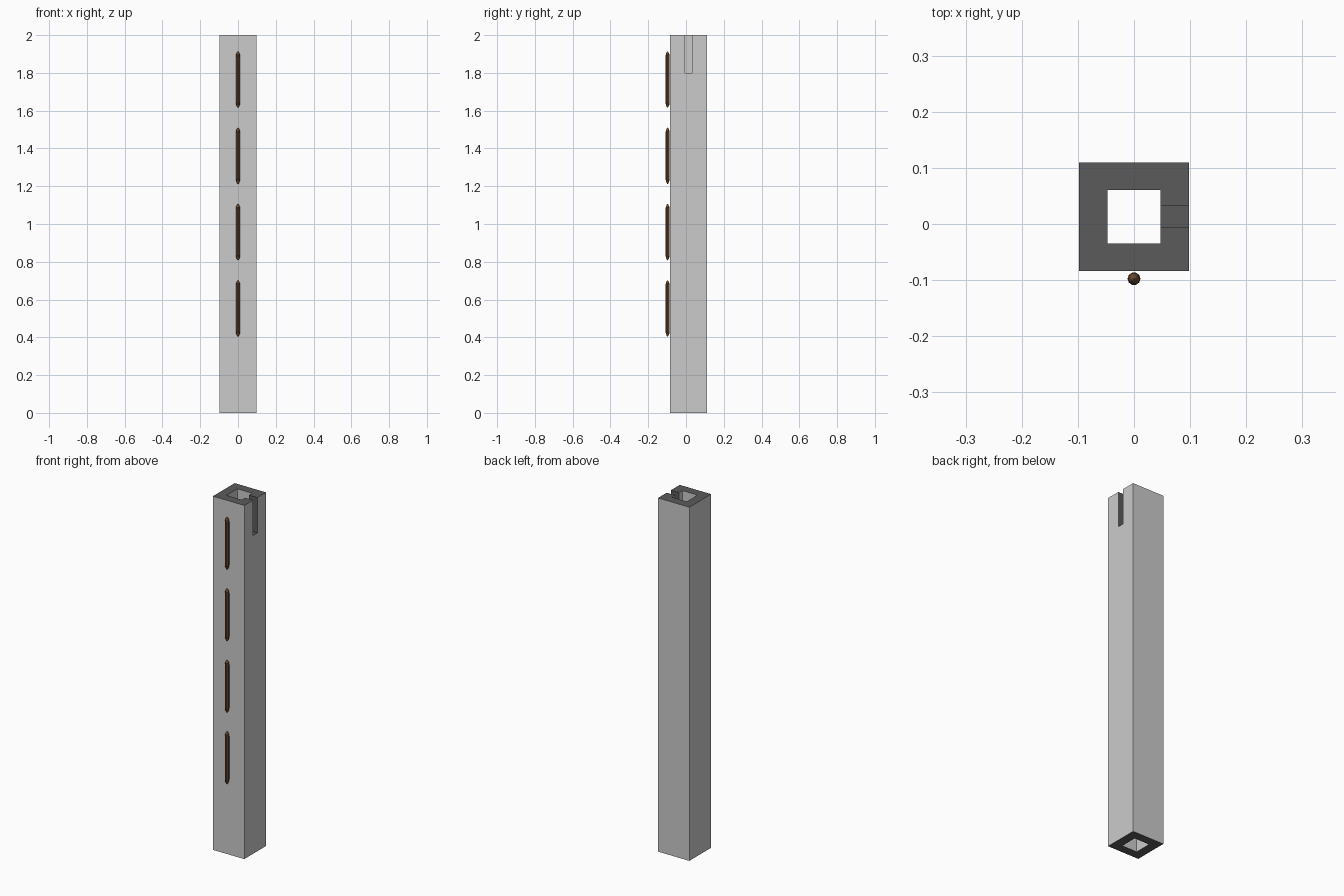
import bpy, bmesh, math

if "Cube" in bpy.data.objects:
    bpy.data.objects.remove(bpy.data.objects["Cube"])


def material(name, colour):
    m = bpy.data.materials.new(name)
    m.diffuse_color = (*colour, 1)
    m.use_nodes = True
    m.node_tree.nodes["Principled BSDF"].inputs["Base Color"].default_value = m.diffuse_color
    return m


light = material("light grey", (0.60, 0.60, 0.60))
dark = material("dark grey", (0.105, 0.105, 0.105))
brown = material("brown", (0.16, 0.075, 0.035))


def make(name, bm, mats):
    bmesh.ops.recalc_face_normals(bm, faces=bm.faces)
    me = bpy.data.meshes.new(name)
    bm.to_mesh(me)
    bm.free()
    for m in mats:
        me.materials.append(m)
    ob = bpy.data.objects.new(name, me)
    bpy.context.collection.objects.link(ob)
    return ob


# Hollow square post with a slot in the right wall: cells of a small grid
xs = [-0.098, -0.047, 0.047, 0.098]
ys = [-0.084, -0.035, -0.005, 0.033, 0.061, 0.11]
zs = [0, 1.8, 2.0]


def solid(i, j, k):
    if not (0 <= i < 3 and 0 <= j < 5 and 0 <= k < 2):
        return False
    if i == 1 and 1 <= j <= 3:
        return False                      # central bore
    return not (i == 2 and j == 2 and k == 1)  # slot


bm = bmesh.new()
for i in range(3):
    for j in range(5):
        for k in range(2):
            if not solid(i, j, k):
                continue
            cell = (i, j, k)
            for axis in range(3):
                for side in (0, 1):
                    n = list(cell)
                    n[axis] += 2 * side - 1
                    if solid(*n):
                        continue
                    b, c = [a for a in range(3) if a != axis]
                    loop = []
                    for u, v in ((0, 0), (1, 0), (1, 1), (0, 1)):
                        p = list(cell)
                        p[axis] += side
                        p[b] += u
                        p[c] += v
                        loop.append(bm.verts.new((xs[p[0]], ys[p[1]], zs[p[2]])))
                    f = bm.faces.new(loop)
                    # ends and slot are dark
                    if axis == 2 or tuple(n) == (2, 2, 1):
                        f.material_index = 1
bmesh.ops.remove_doubles(bm, verts=bm.verts, dist=1e-5)
bmesh.ops.dissolve_limit(bm, angle_limit=0.01, verts=bm.verts, edges=bm.edges,
                         delimit={'MATERIAL'})
make("post", bm, [light, dark])

# Four slim rods with tapered ends on the front
profile = [(0.0055, 0.006), (0.0095, 0.016), (0.0115, 0.030)]
half = 0.15
rings = [(r, z - half) for r, z in profile] + [(r, half - z) for r, z in reversed(profile)]
SIDES = 10
for n in range(4):
    bm = bmesh.new()
    zc = 0.553 + 0.404 * n
    loops = [[bm.verts.new((r * math.cos(2 * math.pi * s / SIDES),
                            -0.0975 + r * math.sin(2 * math.pi * s / SIDES), zc + z))
              for s in range(SIDES)] for r, z in rings]
    for a, b in zip(loops, loops[1:]):
        for s in range(SIDES):
            t = (s + 1) % SIDES
            bm.faces.new((a[s], a[t], b[t], b[s]))
    for ring, z in ((loops[0], zc - half), (loops[-1], zc + half)):
        tip = bm.verts.new((0, -0.0975, z))
        for s in range(SIDES):
            bm.faces.new((ring[s], ring[(s + 1) % SIDES], tip))
    make(f"front_rod_{n + 1}", bm, [brown])
